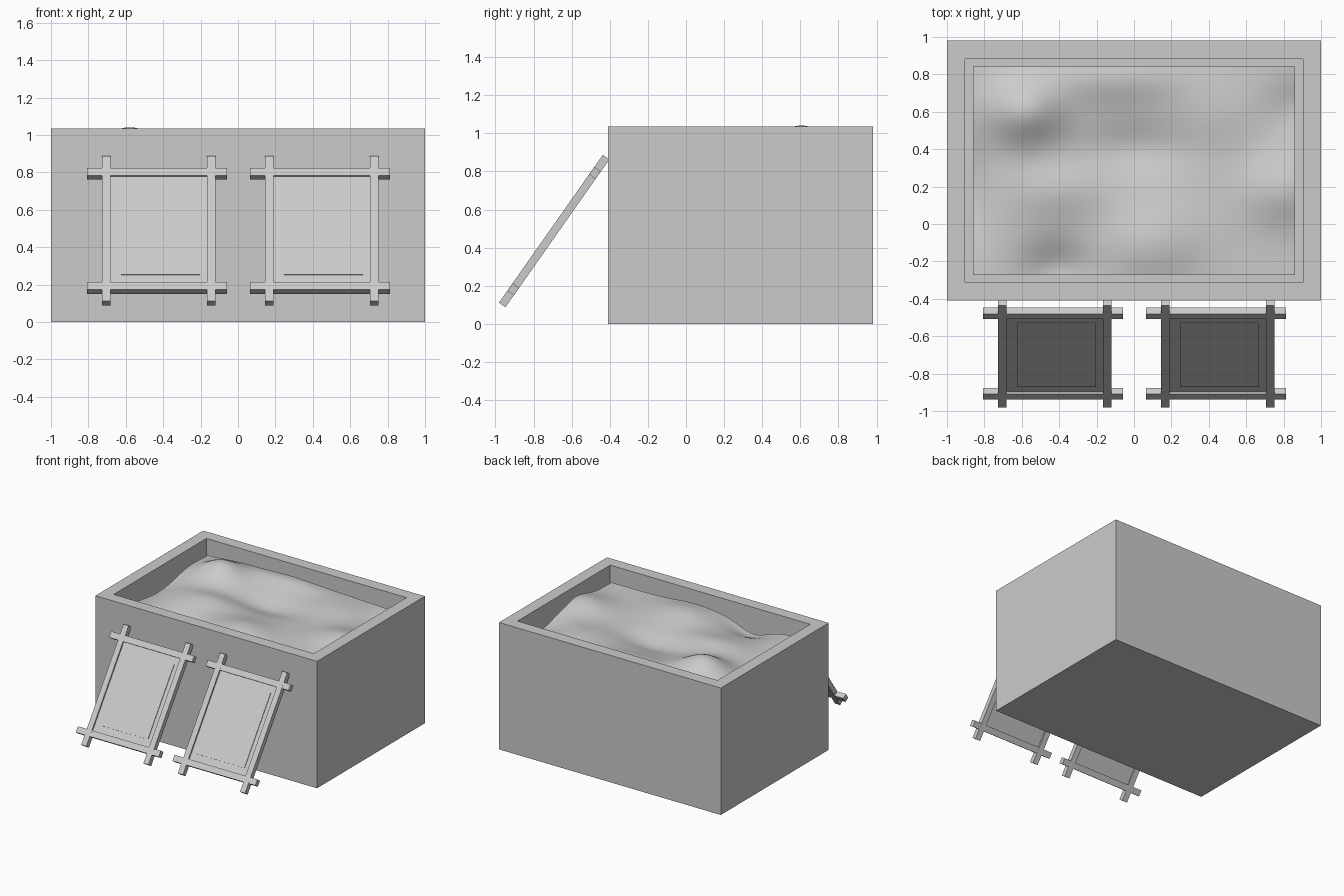
import bpy, bmesh, math
from mathutils import Matrix, Vector

if "Cube" in bpy.data.objects:
    bpy.data.objects.remove(bpy.data.objects["Cube"])


def make_object(name, bm):
    mesh = bpy.data.meshes.new(name)
    bm.to_mesh(mesh)
    bm.free()
    ob = bpy.data.objects.new(name, mesh)
    bpy.context.collection.objects.link(ob)
    return ob


def block(name, lo, hi, frame=Matrix()):
    lo, hi = Vector(lo), Vector(hi)
    bm = bmesh.new()
    bmesh.ops.create_cube(bm, size=1, matrix=frame @ Matrix.Translation((lo + hi) / 2)
                          @ Matrix.Diagonal((*(hi - lo), 1)))
    return make_object(name, bm)


# Open bin: inset the top face, then push it down
bm = bmesh.new()
bmesh.ops.create_cube(bm, size=1, matrix=Matrix.Translation((0, 0.285, 0.5175))
                      @ Matrix.Diagonal((2, 1.39, 1.035, 1)))
bm.normal_update()
top = max(bm.faces, key=lambda f: f.calc_center_median().z)
bmesh.ops.inset_region(bm, faces=[top], thickness=0.138)
floor = bmesh.ops.extrude_discrete_faces(bm, faces=[top])["faces"][0]
bmesh.ops.translate(bm, verts=floor.verts, vec=(0, 0, -0.28))
make_object("bin", bm)

# Heap of loose fill: mounds and hollows as (x, y, width, depth, height)
MOUNDS = [
    (-0.58, 0.60, 0.20, 0.17, 0.120), (-0.10, 0.78, 0.40, 0.13, 0.045),
    (0.00, 0.40, 0.28, 0.14, -0.050), (-0.42, -0.25, 0.18, 0.15, -0.080),
    (0.10, -0.10, 0.25, 0.20, 0.060), (0.80, 0.18, 0.22, 0.18, 0.065),
    (-0.90, 0.20, 0.12, 0.30, -0.060), (0.88, 0.62, 0.16, 0.14, -0.040),
    (-0.40, 0.18, 0.25, 0.15, 0.040), (0.45, 0.60, 0.25, 0.20, 0.030),
]


def fill_height(x, y):
    return 0.92 + sum(h * math.exp(-((x - mx) / w) ** 2 - ((y - my) / d) ** 2)
                      for mx, my, w, d, h in MOUNDS)


bm = bmesh.new()
bmesh.ops.create_grid(bm, x_segments=70, y_segments=46, size=1,
                      matrix=Matrix.Translation((0, 0.285, 0)) @ Matrix.Diagonal((0.862, 0.557, 1, 1)))
for v in bm.verts:
    v.co.z = fill_height(v.co.x, v.co.y)
for f in bm.faces:
    f.smooth = True
make_object("heap", bm)

# Two identical framed boards leaning against the front
T = 0.021
for side, cx in (("left", -0.433), ("right", 0.438)):
    lean = (Matrix.Translation((cx, -0.692, 0.487))
            @ Matrix.Rotation(math.radians(54.9), 4, "X"))
    for n, x in (("a", -0.294), ("b", 0.267)):
        block(f"{side}_board_post_{n}", (x, -0.474, -T), (x + 0.046, 0.474, T), lean)
    for n, y in (("bottom", -0.373), ("top", 0.373)):
        block(f"{side}_board_rail_{n}", (-0.374, y - 0.024, -T + 0.0005),
              (0.374, y + 0.024, T - 0.0005), lean)
    block(f"{side}_board_panel", (-0.26, -0.36, -0.008), (0.28, 0.36, 0.008), lean)
    block(f"{side}_board_sheet", (-0.193, -0.295, 0), (0.23, 0.295, 0.013), lean)
